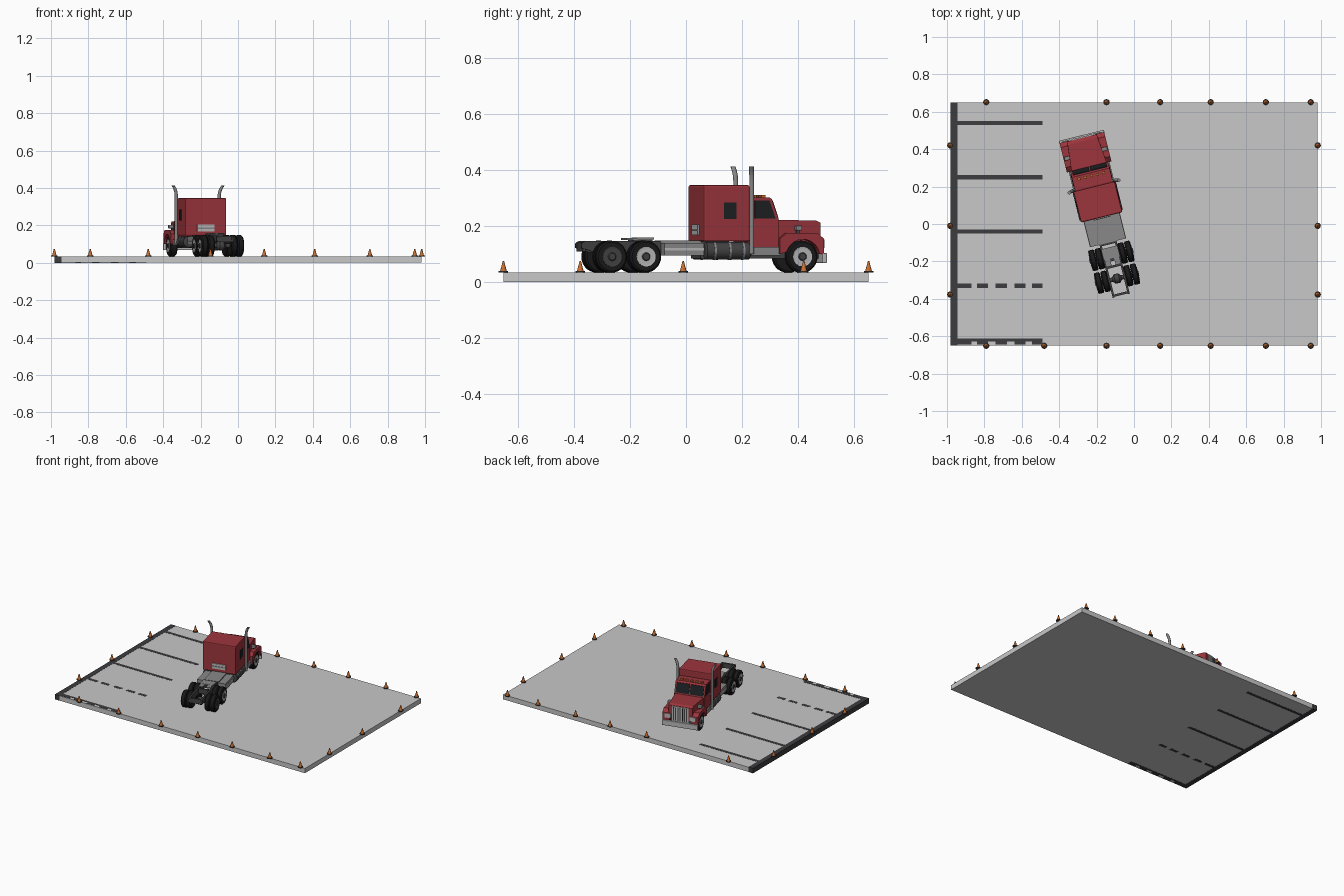
import bpy, bmesh, math
from mathutils import Matrix

if "Cube" in bpy.data.objects:
    bpy.data.objects.remove(bpy.data.objects["Cube"])

def mat(name, r, g, b):
    m = bpy.data.materials.new(name)
    m.diffuse_color = (r, g, b, 1)
    m.use_nodes = True
    m.node_tree.nodes["Principled BSDF"].inputs["Base Color"].default_value = m.diffuse_color
    return m

CONCRETE = mat("concrete", .58, .58, .58)
LINE = mat("dark_line", .045, .045, .05)
RED = mat("red_paint", .33, .035, .045)
BLACK = mat("black_rubber", .01, .01, .01)
GLASS = mat("dark_glass", .012, .014, .016)
STEEL = mat("grey_steel", .25, .25, .25)
CHROME = mat("light_metal", .48, .48, .48)
FRAME = mat("frame_grey", .055, .055, .058)
ORANGE = mat("orange", .6, .16, .03)

# truck stands at an angle on the slab
TRUCK = Matrix.Translation((-.175, .045, 0)) @ Matrix.Rotation(math.radians(14), 4, 'Z')

def finish(name, bm, m, truck=True, bevel=0, smooth=False):
    bmesh.ops.recalc_face_normals(bm, faces=bm.faces)
    if bevel:
        bmesh.ops.bevel(bm, geom=bm.edges[:], offset=bevel, segments=2, affect='EDGES', profile=.5)
    me = bpy.data.meshes.new(name)
    if smooth:
        for f in bm.faces:
            f.smooth = len(f.verts) == 4
        for e in bm.edges:
            e.smooth = len(e.link_faces) == 2 and e.calc_face_angle() < .6
    bm.to_mesh(me)
    bm.free()
    me.materials.append(m)
    ob = bpy.data.objects.new(name, me)
    bpy.context.collection.objects.link(ob)
    if truck:
        ob.matrix_world = TRUCK
    return ob

def box(name, x0, x1, y0, y1, z0, z1, m, truck=True, bevel=0):
    bm = bmesh.new()
    mx = Matrix.Translation(((x0+x1)/2, (y0+y1)/2, (z0+z1)/2)) @ Matrix.Diagonal((abs(x1-x0), y1-y0, z1-z0, 1))
    bmesh.ops.create_cube(bm, size=1, matrix=mx)
    return finish(name, bm, m, truck, bevel)

def prism(name, prof, x0, x1, m, bevel=0):
    """(y, z) profile extruded along x"""
    bm = bmesh.new()
    a = [bm.verts.new((x0, y, z)) for y, z in prof]
    b = [bm.verts.new((x1, y, z)) for y, z in prof]
    bm.faces.new(a)
    bm.faces.new(b)
    for i in range(len(a)):
        j = (i + 1) % len(a)
        bm.faces.new((a[i], a[j], b[j], b[i]))
    return finish(name, bm, m, bevel=bevel)

def tube(name, pts, axis, n, m, truck=True):
    """rings (x, y, z, r) lofted along an axis, with end caps"""
    bm = bmesh.new()
    rings = []
    for x, y, z, r in pts:
        ring = []
        for k in range(n):
            t = 2 * math.pi * k / n
            c, s = r * math.cos(t), r * math.sin(t)
            d = {'x': (0, c, s), 'y': (c, 0, s), 'z': (c, s, 0)}[axis]
            ring.append(bm.verts.new((x+d[0], y+d[1], z+d[2])))
        rings.append(ring)
    for a, b in zip(rings, rings[1:]):
        for i in range(n):
            j = (i + 1) % n
            bm.faces.new((a[i], a[j], b[j], b[i]))
    bm.faces.new(rings[0])
    bm.faces.new(rings[-1])
    return finish(name, bm, m, truck, smooth=True)

# slab and its painted parking lines (lines run through the slab)
G = .034
box("slab", -.98, .98, -.65, .65, .0005, G, CONCRETE, False)
box("edge_band", -.981, -.945, -.6505, .6505, 0, G+.001, LINE, False)
for y in (.54, .25, -.04):
    box("bay_line", -.95, -.49, y-.011, y+.011, 0, G+.001, LINE, False)
for x0, x1 in ((-.95, -.87), (-.84, -.78), (-.74, -.68), (-.64, -.58), (-.545, -.49)):
    box("bay_dash", x0, x1, -.341, -.319, 0, G+.001, LINE, False)
    box("edge_dash", x0, x1, -.645, -.612, 0, G+.001, LINE, False)
box("edge_dash_strip", -.95, -.49, -.627, -.612, 0, G+.001, LINE, False)

# traffic cones
spots = [(x, s*.651) for x in (-.79, -.147, .14, .41, .705, .945) for s in (-1, 1)]
spots += [(s*.982, y) for y in (.42, -.01, -.377) for s in (-1, 1)] + [(-.48, -.651)]
for x, y in spots:
    tube("cone_base", [(x, y, G, .017), (x, y, G+.005, .017)], 'z', 12, LINE, False)
    tube("cone", [(x, y, G+.005, .012), (x, y, G+.041, .0025)], 'z', 12, ORANGE, False)

# sleeper and cab
box("sleeper", -.114, .114, -.01, .16, .145, .346, RED, bevel=.006)
prism("cab", [(.155, .12), (.155, .298), (.165, .302), (.236, .302), (.243, .296), (.269, .222), (.269, .12)],
      -.104, .104, RED)
for x in (-1, 1):
    x0, x1 = sorted((x*.003, x*.094))
    prism("windshield", [(.245, .291), (.266, .23), (.270, .23), (.249, .291)], x0, x1, GLASS)
for i in range(5):
    box("roof_light", i*.034-.076, i*.034-.06, .212, .226, .302, .311, ORANGE)
box("rear_plate", -.047, .047, -.015, -.0095, .168, .205, CHROME)
box("rear_plate_bar", -.047, .047, -.017, -.0145, .182, .188, STEEL)

# hood narrowing to the front, and grille
hood = prism("hood", [(.26, .12), (.26, .222), (.41, .22), (.428, .212), (.428, .12)], -.098, .098, RED)
for v in hood.data.vertices:
    if v.co.y > .3:
        v.co.x *= .84
box("grille", -.056, .056, .425, .433, .105, .21, CHROME)
for i in range(7):
    box("grille_slot", i*.015-.048, i*.015-.042, .432, .435, .112, .203, FRAME)
box("bumper", -.124, .124, .424, .442, .068, .104, CHROME, bevel=.004)
box("chassis", -.07, .07, -.01, .425, .085, .13, FRAME)

# tyre with rim and hub
def wheel(x, y, s, w, rim):
    R, z = .057, .091
    tube("tyre", [(x-w/2, y, z, .036), (x-w/2, y, z, R-.006), (x-w/2+.006, y, z, R),
                  (x+w/2-.006, y, z, R), (x+w/2, y, z, R-.006), (x+w/2, y, z, .036)], 'x', 28, BLACK)
    e = x + s*w/2
    tube("rim", [(e-s*.004, y, z, .035), (e+s*.002, y, z, .035), (e+s*.001, y, z, .03)], 'x', 24, rim)
    tube("hub", [(e, y, z, .016), (e+s*.005, y, z, .012)], 'x', 12, FRAME)

# left and right parts
arch = [(.353+.062*math.cos(math.radians(a)), .091+.062*math.sin(math.radians(a))) for a in range(8, 173, 12)]
fender = arch + [(.268, .1), (.268, .155), (.295, .176), (.405, .176), (.43, .155), (.43, .1)]
for s in (-1, 1):
    def sbox(name, a, b, *r, **k):
        return box(name, min(s*a, s*b), max(s*a, s*b), *r, **k)
    prism("fender", fender, s*.075, s*.123, RED)
    prism("door_window", [(.18, .292), (.234, .292), (.256, .227), (.18, .227)], s*.103, s*.107, GLASS)
    sbox("sleeper_window", .113, .117, .065, .11, .225, .284, GLASS)
    sbox("door_handle", .103, .108, .165, .178, .203, .208, CHROME)
    sbox("headlight", .064, .108, .428, .435, .122, .152, CHROME)
    sbox("hood_lamp", .088, .118, .33, .352, .184, .202, STEEL, bevel=.003)
    sbox("hood_lamp_stem", .09, .1, .335, .345, .17, .186, FRAME)
    # exhaust stack bending outward at the top
    X = s*.118
    tube("exhaust_stack", [(X, .166, .1, .009), (X, .166, .36, .009), (X+s*.003, .165, .38, .009),
                           (X+s*.009, .163, .397, .009), (X+s*.019, .16, .413, .009)], 'z', 12, STEEL)
    # fuel tank, step and side deck
    tube("fuel_tank", [(s*.088, .0, .112, .024), (s*.088, .004, .112, .031),
                       (s*.088, .162, .112, .031), (s*.088, .166, .112, .024)], 'y', 18, FRAME)
    for y in (.03, .085, .135):
        tube("tank_band", [(s*.088, y, .112, .0325), (s*.088, y+.007, .112, .0325)], 'y', 18, STEEL)
    sbox("cab_step", .06, .112, .168, .275, .095, .125, STEEL)
    sbox("side_deck", .05, .098, -.15, -.004, .095, .14, STEEL)
    sbox("side_deck_rail", .096, .1, -.15, -.004, .113, .122, CHROME)
    # frame rail tapering at the tail, wheels
    prism("frame_rail", [(.1, .105), (.1, .146), (-.43, .146), (-.442, .138), (-.442, .122), (-.39, .105)],
          s*.036, s*.047, FRAME)
    wheel(s*.096, .353, s, .038, CHROME)
    for y, rim in ((-.222, CHROME), (-.347, FRAME if s > 0 else CHROME)):
        wheel(s*.063, y, s, .033, FRAME)
        wheel(s*.099, y, s, .033, rim)
    sbox("tail_light", .012, .032, -.437, -.432, .112, .122, ORANGE)

# deck, cross members, axles and trailer coupling
box("deck_plate", -.05, .05, -.15, -.004, .125, .148, STEEL)
for y in (-.438, -.285, -.16):
    box("cross_member", -.045, .045, y, y+.012, .11, .144, FRAME)
for y in (.353, -.222, -.347):
    tube("axle", [(-.09, y, .091, .012), (.09, y, .091, .012)], 'x', 12, FRAME)
for y in (-.222, -.347):
    tube("differential", [(-.025, y, .091, .012), (-.012, y, .091, .026),
                          (.012, y, .091, .026), (.025, y, .091, .012)], 'x', 12, FRAME)
box("coupling_base", -.04, .04, -.25, -.18, .14, .152, FRAME)
box("coupling_plate", -.045, .045, -.235, -.175, .152, .159, STEEL)
for s in (-1, 1):
    box("coupling_jaw", s*.026-.015, s*.026+.015, -.275, -.235, .151, .158, STEEL)
